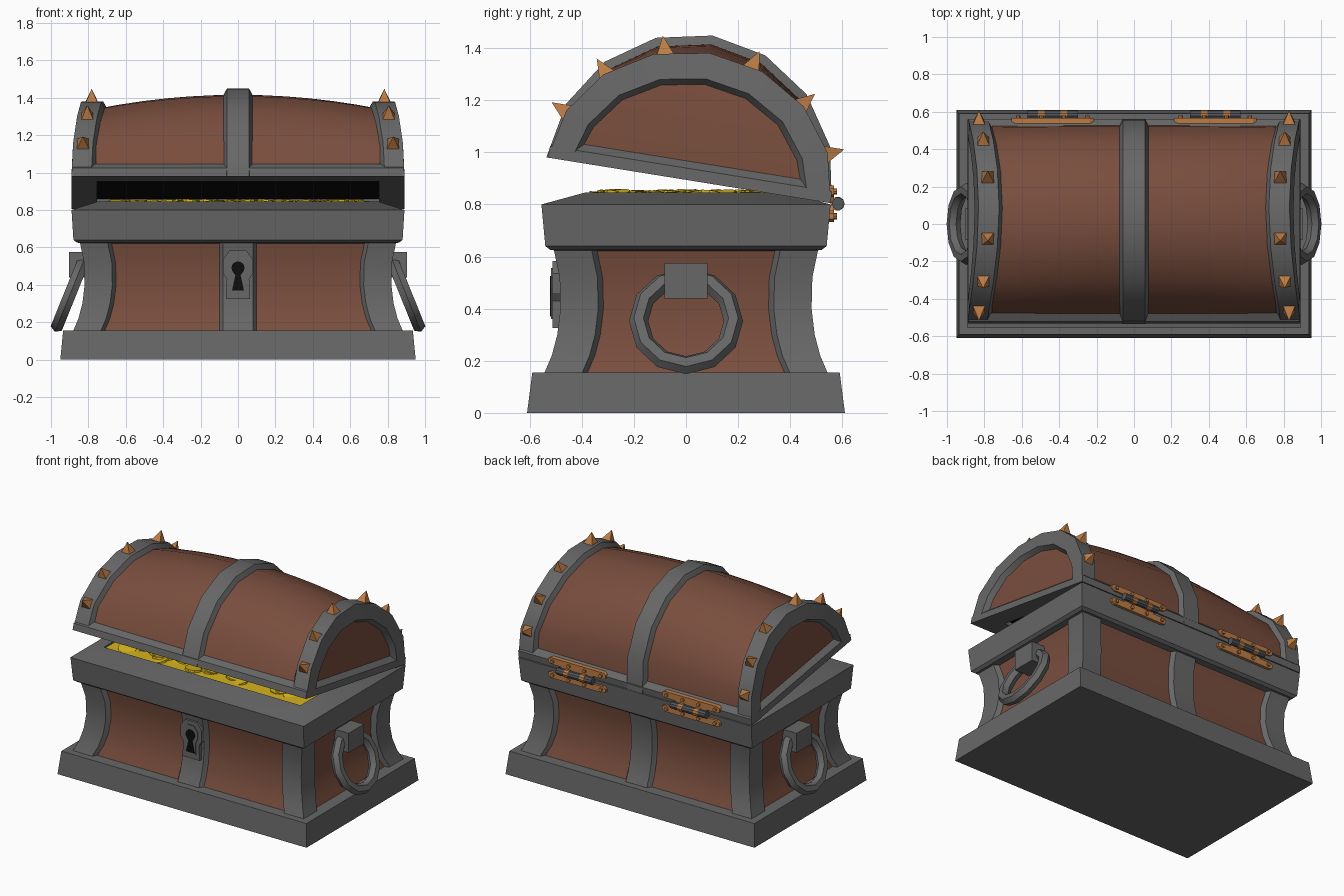
import bpy, bmesh, random
from math import sin, cos, pi, radians, atan2, sqrt
from mathutils import Matrix, Vector

if "Cube" in bpy.data.objects:
    bpy.data.objects.remove(bpy.data.objects["Cube"], do_unlink=True)
random.seed(4)


def material(name, rgb):
    m = bpy.data.materials.new(name)
    m.use_nodes = True
    m.diffuse_color = (*rgb, 1)
    m.node_tree.nodes["Principled BSDF"].inputs["Base Color"].default_value = (*rgb, 1)
    return m


IRON = material("iron grey", (.135, .135, .135))
WOOD = material("brown wood", (.19, .075, .047))
BRONZE = material("bronze", (.5, .2, .06))
GOLD = material("gold", (.68, .45, .012))
STEEL = material("dark steel", (.085, .095, .105))
BLACK = material("black", (.004, .004, .004))
made = []


def finish(name, bm, mat, matrix=None):
    bmesh.ops.remove_doubles(bm, verts=bm.verts, dist=1e-5)
    bmesh.ops.recalc_face_normals(bm, faces=bm.faces)
    me = bpy.data.meshes.new(name)
    bm.to_mesh(me)
    bm.free()
    me.materials.append(mat)
    ob = bpy.data.objects.new(name, me)
    bpy.context.collection.objects.link(ob)
    if matrix:
        ob.matrix_world = matrix
    made.append(ob)
    return ob


def loft(name, rings, mat, closed=True, caps=False, matrix=None):
    """Skin a list of equal-length point rings."""
    bm = bmesh.new()
    rows = [[bm.verts.new(p) for p in r] for r in rings]
    n = len(rows[0])
    for a, b in zip(rows, rows[1:]):
        for i in range(n if closed else n - 1):
            j = (i + 1) % n
            bm.faces.new((a[i], a[j], b[j], b[i]))
    if caps:
        bm.faces.new(rows[0])
        bm.faces.new(rows[-1])
    return finish(name, bm, mat, matrix)


def rect(x, y, z):
    return [(-x, -y, z), (x, -y, z), (x, y, z), (-x, y, z)]


def box(name, lo, hi, mat, matrix=None):
    rings = [[(x, lo[1], z), (x, hi[1], z), (x, hi[1], z2), (x, lo[1], z2)]
             for x in (lo[0], hi[0]) for z, z2 in [(lo[2], hi[2])]]
    return loft(name, rings, mat, caps=True, matrix=matrix)


def prism(name, outline, y0, y1, mat):
    """Extrude an x-z outline along y."""
    return loft(name, [[(x, y, z) for x, z in outline] for y in (y0, y1)], mat, caps=True)


def cylinder(name, r, length, matrix, mat, sides=10):
    bm = bmesh.new()
    bmesh.ops.create_cone(bm, cap_ends=True, segments=sides, radius1=r, radius2=r, depth=length)
    return finish(name, bm, mat, matrix)


# Plinth and top rim
loft("base_plinth", [rect(.95, .61, 0), rect(.935, .59, .155)], IRON, caps=True)
loft("box_rim", [rect(.78, .45, .62), rect(.86, .52, .625), rect(.88, .54, .64),
                 rect(.89, .555, .8), rect(.75, .39, .845), rect(.75, .39, .79)], IRON)

# Waisted body: half depth by height, half width is a constant more
BODY = [(.15, .545), (.22, .515), (.3, .494), (.4, .482), (.52, .485), (.63, .508)]
WIDER = .338
loft("body_wood", [rect(y + WIDER - .03, y - .03, z) for z, y in BODY], WOOD)
for sx in (-1, 1):
    for sy in (-1, 1):
        rings = []
        for z, y in BODY:
            x = y + WIDER
            sec = [(x - .175, y - .04), (x - .148, y), (x, y), (x, y - .145), (x - .04, y - .172)]
            rings.append([(sx * px, sy * py, z) for px, py in sec])
        loft("corner_post", rings, IRON, closed=False)
for sy in (-1, 1):
    loft("body_middle_band",
         [[(x, sy * (y - d), z) for x, d in ((-.105, .04), (-.08, 0), (.08, 0), (.105, .04))]
          for z, y in BODY], IRON, closed=False)

# Lock plate with keyhole
half = [(.065, .325), (.06, .43), (.08, .46), (.08, .535), (.045, .583)]
prism("lock_plate", half + [(-x, z) for x, z in reversed(half)], -.512, -.47, IRON)
inner = [(.04, .36), (.038, .44), (.052, .47), (.052, .52), (.025, .556)]
prism("lock_plate_border", inner + [(-x, z) for x, z in reversed(inner)], -.518, -.5, IRON)
hole = [(.032, .37), (.014, .45)] + [(.035 * cos(a), .49 + .035 * sin(a))
                                     for a in (radians(-50 + i * 28) for i in range(11))]
prism("keyhole", hole[:-1] + [(-.014, .45), (-.032, .37)], -.522, -.51, BLACK)

# Ring handles
for s, side in ((1, "left"), (-1, "right")):
    box(side + "_handle_mount", (min(s * .78, s * .903), -.083, .44),
        (max(s * .78, s * .903), .083, .575), IRON)
    bpy.ops.mesh.primitive_torus_add(major_segments=12, minor_segments=6, major_radius=.182,
                                     minor_radius=.037, location=(s * .897, 0, .352),
                                     rotation=(0, s * radians(68), 0))
    ring = bpy.context.object
    ring.name = side + "_ring_handle"
    ring.data.materials.append(IRON)
    made.append(ring)

# Treasure
loft("gold_pile", [rect(.752, .392, .8), rect(.752, .392, .834)], GOLD, caps=True)
bm = bmesh.new()
for i in range(110):
    m = (Matrix.Translation((random.uniform(-.66, .66), random.uniform(-.32, .32), .836))
         @ Matrix.Rotation(random.uniform(-.22, .22), 4, 'X')
         @ Matrix.Rotation(random.uniform(-.22, .22), 4, 'Y'))
    bmesh.ops.create_cone(bm, cap_ends=True, segments=10, radius1=.06, radius2=.06,
                          depth=.014, matrix=m)
finish("gold_coins", bm, GOLD)

# Lid, modelled closed and tipped open about the back edge
TIP = (Matrix.Translation((0, .555, .805)) @ Matrix.Rotation(radians(-9.15), 4, 'X')
       @ Matrix.Translation((0, -.55, 0)))
SEG = 8
ANGLES = [pi * i / SEG for i in range(SEG + 1)]


def arch(t, inset=0, a=.55, b=.495, floor=0):
    return (a - inset) * cos(t), max(floor, (b - inset) * sin(t))


def outer_x(z):
    return .89 - .06 * (z / .5) ** 2


def inner_x(z):
    return .785 - .065 * (z / .5) ** 2


loft("lid_base_frame", [rect(.755, .375, .06), rect(.755, .375, 0), rect(.89, .55, 0),
                        rect(.888, .548, .045), rect(.85, .505, .075)], IRON, matrix=TIP)
loft("lid_lining", [rect(.76, .38, .025), rect(.76, .38, .032)], BLACK, caps=True, matrix=TIP)

rings = []
for i in range(-6, 7):
    x = i * .76 / 6
    rings.append([(x, *arch(t, a=.523, b=.53 - .065 * (x / .7) ** 2)) for t in ANGLES])
loft("lid_wood", rings, WOOD, closed=False, matrix=TIP)

loft("lid_middle_band",
     [[(x, *arch(t, d, .555, .563)) for x, d in ((-.085, .05), (-.06, 0), (.06, 0), (.085, .05))]
      for t in ANGLES], IRON, closed=False, matrix=TIP)

for s, side in ((1, "left"), (-1, "right")):
    def panel_point(t):
        y, z = arch(t, .122, floor=.05)
        return s * (outer_x(z) - .035), y, z

    rings = []
    for t in ANGLES:
        (y0, z0), (y1, z1), (y2, z2) = arch(t, .1, floor=.04), arch(t), arch(t, .05)
        rings.append([panel_point(t), (s * outer_x(z0), y0, z0), (s * outer_x(z1), y1, z1),
                      (s * inner_x(z1), y1, z1), (s * (inner_x(z1) - .028), y2, z2)])
    loft(side + "_lid_end_band", rings, IRON, closed=False, matrix=TIP)
    loft(side + "_lid_end_panel",
         [[panel_point(ANGLES[i]), panel_point(ANGLES[SEG - i])] for i in range(SEG // 2 + 1)],
         WOOD, closed=False, matrix=TIP)

    # Spikes around the end band
    bm = bmesh.new()
    for deg in (22, 46, 72, 108, 134, 158):
        t = radians(deg)
        y, z = arch(t)
        n = Vector((0, cos(t) / .55, sin(t) / .495)).normalized()
        m = (Matrix.Translation((s * (outer_x(z) + inner_x(z)) / 2, y + n.y * .022, z + n.z * .022))
             @ Matrix.Rotation(atan2(-n.y, n.z), 4, 'X') @ Matrix.Rotation(pi / 4, 4, 'Z'))
        bmesh.ops.create_cone(bm, cap_ends=True, segments=4, radius1=.038 * sqrt(2),
                              radius2=0, depth=.085, matrix=m)
    finish(side + "_spikes", bm, BRONZE, TIP)

# Hinges on the back
ALONG_X = Matrix.Rotation(pi / 2, 4, 'Y')
ALONG_Y = Matrix.Rotation(pi / 2, 4, 'X')
for s, side in ((1, "left"), (-1, "right")):
    cx = s * .435
    for part, z, tongue in (("upper", .85, -1), ("lower", .755, 1)):
        h = .022
        outline = [(-.22, -.5 * h), (-.2, -h), (-.1, -h), (.1, -h), (.2, -h), (.22, -.5 * h),
                   (.22, .5 * h), (.2, h), (.12, h), (.11, .042), (-.11, .042), (-.12, h),
                   (-.2, h), (-.22, .5 * h)]
        prism(f"{side}_hinge_{part}_leaf", [(cx + x, z + tongue * q) for x, q in outline],
              .535, .568, BRONZE)
        for dx in (-.185, -.06, .06, .185):
            cylinder(f"{side}_hinge_rivet", .012, .02,
                     Matrix.Translation((cx + dx, .57, z)) @ ALONG_Y, BRONZE, 8)
    cylinder(side + "_hinge_barrel", .024, .27, Matrix.Translation((cx, .584, .803)) @ ALONG_X, STEEL)
    for dx in (-.06, .06):
        cylinder(side + "_hinge_knuckle", .027, .035,
                 Matrix.Translation((cx + dx, .582, .803)) @ ALONG_X, BRONZE)

# Soften the gentle curves, keep edges crisp
bpy.ops.object.select_all(action='DESELECT')
for ob in made:
    ob.select_set(True)
bpy.context.view_layer.objects.active = made[0]
bpy.ops.object.shade_smooth_by_angle(angle=radians(28))
